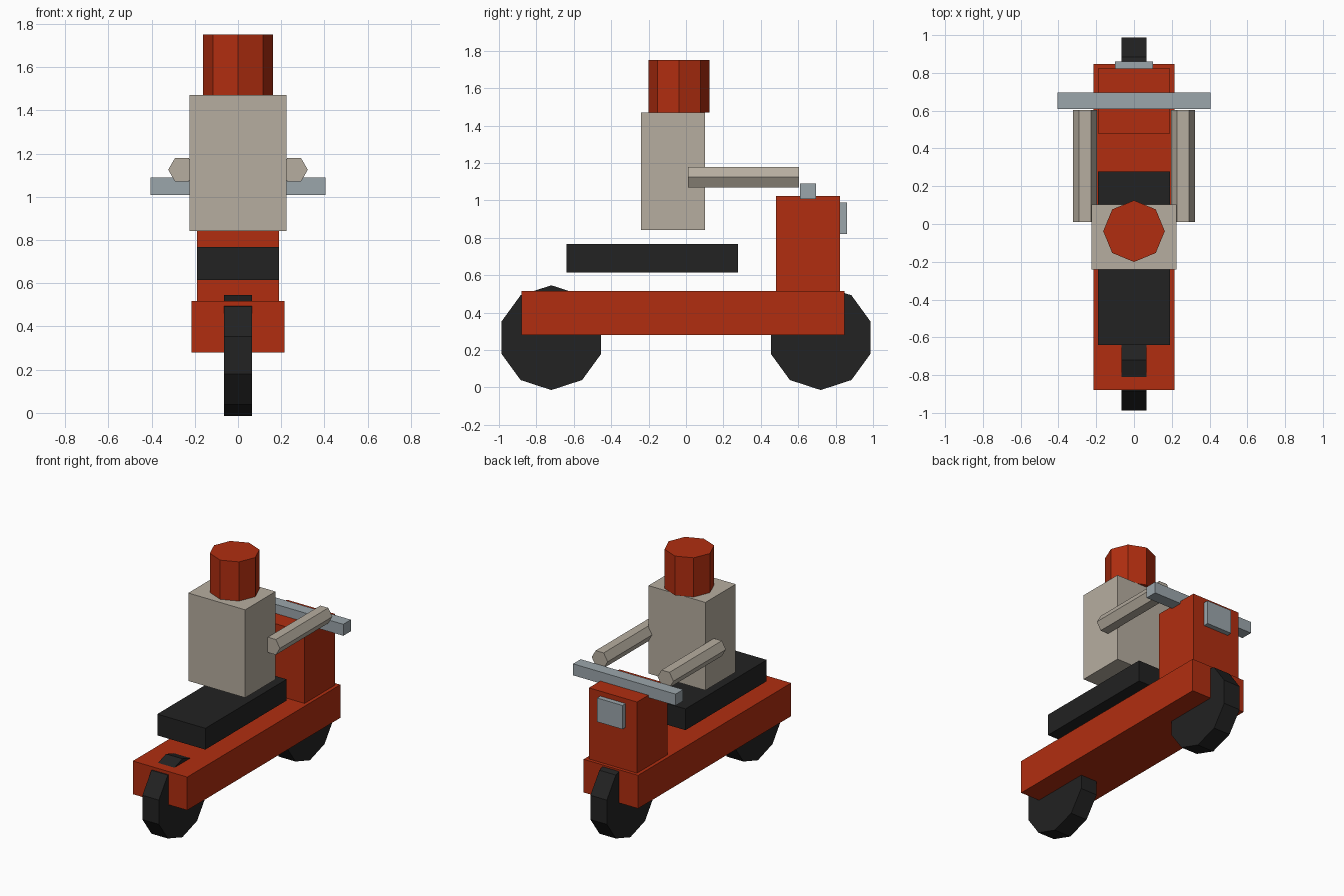
import bpy
import math

cube = bpy.data.objects.get("Cube")
if cube:
    bpy.data.objects.remove(cube, do_unlink=True)


def material(name, rgb):
    mat = bpy.data.materials.new(name)
    mat.use_nodes = True
    mat.diffuse_color = (*rgb, 1)
    mat.node_tree.nodes["Principled BSDF"].inputs["Base Color"].default_value = (*rgb, 1)
    return mat


RED = material("red paint", (0.44, 0.027, 0.005))
BLACK = material("black rubber", (0.016, 0.016, 0.016))
TAN = material("tan cloth", (0.47, 0.42, 0.35))
STEEL = material("grey steel", (0.33, 0.38, 0.41))


def finish(name, mat):
    obj = bpy.context.object
    obj.name = name
    obj.data.name = name
    obj.data.materials.append(mat)
    bpy.ops.object.transform_apply(location=False, rotation=True, scale=True)
    return obj


def box(name, mat, half_x, y, z):
    """Box centred on x, spanning the given y and z ranges."""
    bpy.ops.mesh.primitive_cube_add(size=1, location=(0, sum(y) / 2, sum(z) / 2))
    bpy.context.object.scale = (2 * half_x, y[1] - y[0], z[1] - z[0])
    return finish(name, mat)


def prism(name, mat, sides, radius, depth, location, rotation):
    bpy.ops.mesh.primitive_cylinder_add(vertices=sides, radius=radius, depth=depth,
                                        location=location, rotation=rotation)
    return finish(name, mat)


# Scooter body
box("chassis", RED, 0.215, (-0.88, 0.848), (0.28, 0.517))
box("steering_column", RED, 0.19, (0.48, 0.824), (0.517, 1.025))
box("seat", BLACK, 0.19, (-0.64, 0.277), (0.615, 0.767))
box("handlebar", STEEL, 0.405, (0.61, 0.696), (1.008, 1.09))
box("headlight", STEEL, 0.1, (0.82, 0.86), (0.82, 0.99))

# Ten-sided wheels, flat side on the ground
wheel_radius = 0.28
wheel_height = wheel_radius * math.cos(math.pi / 10)
for name, y in (("rear_wheel", -0.72), ("front_wheel", 0.72)):
    prism(name, BLACK, 10, wheel_radius, 0.13, (0, y, wheel_height),
          (math.pi / 2, 0, math.pi / 2))

# Rider
box("torso", TAN, 0.225, (-0.24, 0.102), (0.842, 1.47))
prism("helmet", RED, 8, 0.163, 0.28, (0, -0.038, 1.61), (0, 0, 0))
for name, side in (("left_arm", 1), ("right_arm", -1)):
    prism(name, TAN, 6, 0.063, 0.592, (side * 0.26, 0.307, 1.125),
          (math.pi / 2, math.pi / 6, 0))
